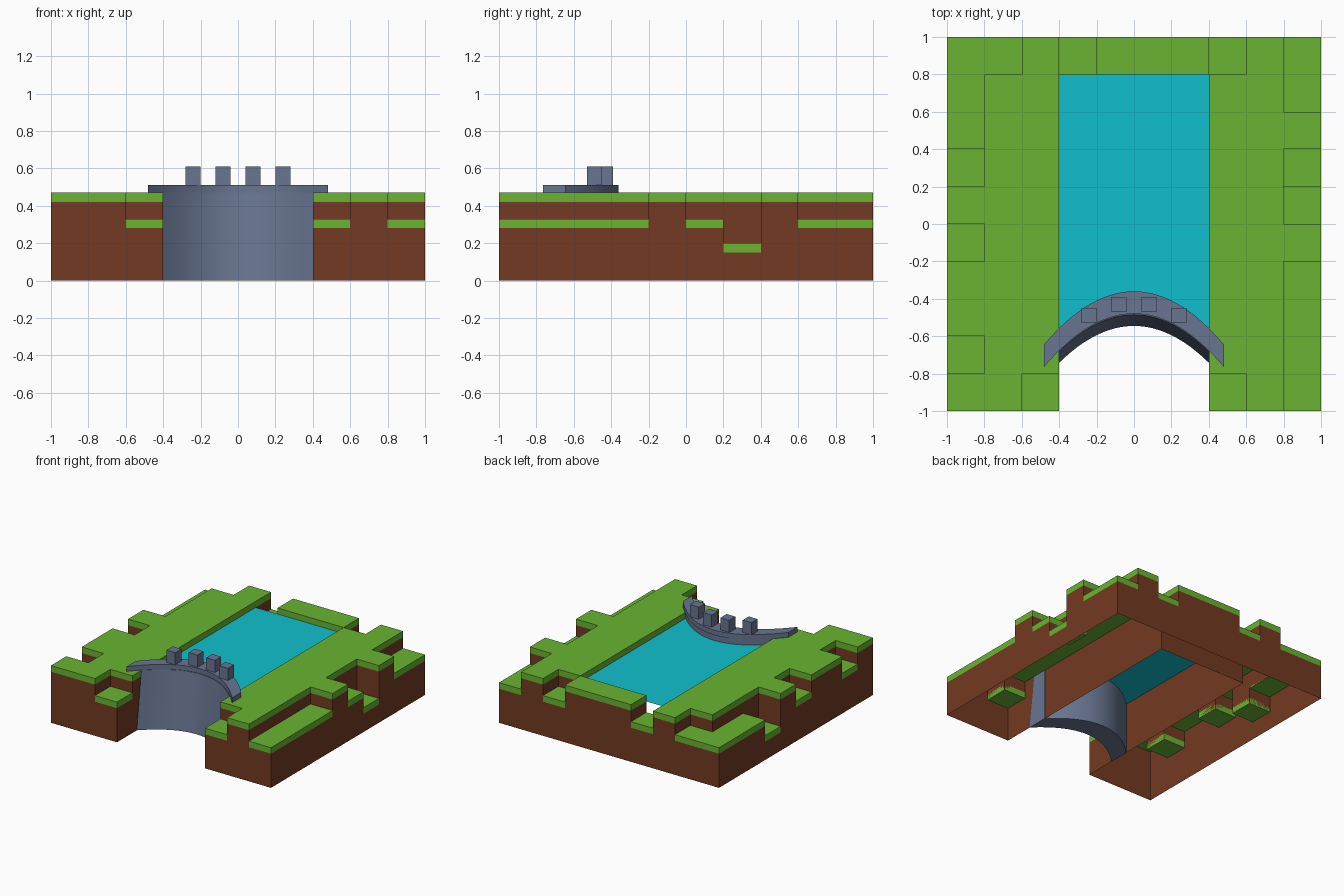
import bpy, bmesh
from mathutils import Vector

cube = bpy.data.objects.get("Cube")
if cube:
    bpy.data.objects.remove(cube)

CELL, SOD = 0.2, 0.05
HIGH, LOW, LOWEST, WATER = 0.47, 0.33, 0.2, 0.42


def material(name, color):
    m = bpy.data.materials.new(name)
    m.use_nodes = True
    m.diffuse_color = (*color, 1)
    m.node_tree.nodes["Principled BSDF"].inputs["Base Color"].default_value = (*color, 1)
    return m


green = material("grass green", (0.144, 0.456, 0.032))
brown = material("earth brown", (0.171, 0.042, 0.016))
blue = material("water blue", (0.005, 0.527, 0.617))
grey = material("stone grey", (0.138, 0.178, 0.283))


def finish(name, bm, mat):
    me = bpy.data.meshes.new(name)
    bm.to_mesh(me)
    bm.free()
    me.materials.append(mat)
    ob = bpy.data.objects.new(name, me)
    bpy.context.collection.objects.link(ob)
    return ob


def quad(bm, points, direction):
    f = bm.faces.new([bm.verts.new(p) for p in points])
    f.normal_update()
    if f.normal.dot(Vector(direction)) < 0:
        f.normal_flip()


# Stepped ground: one height per grid cell, with ledges cut along the rim
heights = {(i, j): HIGH for i in range(10) for j in range(10)
           if not (3 <= i <= 6 and j < 9)}


def ledge(columns, rows, h):
    for i in columns:
        for j in rows:
            heights[i, j] = h


ledge([9], [0, 1, 2, 3, 5, 8, 9], LOW)
ledge([0], [1, 4, 7, 8, 9], LOW)
ledge([0, 9], [6], LOWEST)
ledge([2, 7], [0], LOW)
ledge([1, 3, 7], [9], LOW)

grass, earth = bmesh.new(), bmesh.new()
for (i, j), h in heights.items():
    x, y = i * CELL - 1, j * CELL - 1
    corners = [(x, y), (x + CELL, y), (x + CELL, y + CELL), (x, y + CELL)]
    quad(grass, [(*c, h) for c in corners], (0, 0, 1))
    quad(grass, [(*c, h - SOD) for c in corners], (0, 0, -1))
    for k, (dx, dy) in enumerate([(0, -1), (1, 0), (0, 1), (-1, 0)]):
        n = heights.get((i + dx, j + dy), 0)
        a, b = corners[k], corners[(k + 1) % 4]

        def wall(bm, z0, z1):
            quad(bm, [(*a, z0), (*b, z0), (*b, z1), (*a, z1)], (dx, dy, 0))

        if n != h:
            wall(grass, h - SOD, h)
        if n < h:
            wall(earth, max(0, n - SOD), h - SOD)

for name, bm, mat in [("grass_terraces", grass, green), ("earth_walls", earth, brown)]:
    bmesh.ops.remove_doubles(bm, verts=bm.verts, dist=0.0005)
    bmesh.ops.dissolve_limit(bm, angle_limit=0.01, verts=bm.verts, edges=bm.edges)
    finish(name, bm, mat)


# Curved dam: a quad cross-section swept along a shallow parabola
def bow(x):
    return -1.23 * x * x


def sweep(name, half, section, steps=24):
    bm = bmesh.new()
    rings = []
    for s in range(steps + 1):
        x = half * (2 * s / steps - 1)
        rings.append([bm.verts.new((x, y + bow(x), z)) for y, z in section])
    n = len(section)
    for r, q in zip(rings, rings[1:]):
        for k in range(n):
            bm.faces.new([r[k], r[(k + 1) % n], q[(k + 1) % n], q[k]])
    bm.faces.new(rings[0])
    bm.faces.new(rings[-1])
    bmesh.ops.recalc_face_normals(bm, faces=bm.faces)
    ob = finish(name, bm, grey)
    bpy.ops.object.select_all(action='DESELECT')
    ob.select_set(True)
    bpy.context.view_layer.objects.active = ob
    bpy.ops.object.shade_smooth_by_angle()


sweep("dam_wall", 0.402, [(-0.545, 0), (-0.37, 0), (-0.37, HIGH), (-0.485, HIGH)])
sweep("dam_walkway", 0.48, [(-0.48, HIGH), (-0.36, HIGH), (-0.36, 0.51), (-0.48, 0.51)])

# Blocks along the walkway
for side, label in [(-1, "right"), (1, "left")]:
    for x, y, place in [(0.08, -0.43, "inner"), (0.24, -0.49, "outer")]:
        bm = bmesh.new()
        bmesh.ops.create_cube(bm, size=1)
        bmesh.ops.scale(bm, vec=(0.08, 0.08, 0.1), verts=bm.verts)
        bmesh.ops.translate(bm, vec=(side * x, y, 0.56), verts=bm.verts)
        finish(f"{label}_{place}_block", bm, grey)

# Water sheet, ending inside the dam wall
bm = bmesh.new()
xs = [0.4 * (s / 8 - 1) for s in range(17)]
for x0, x1 in zip(xs, xs[1:]):
    quad(bm, [(x0, bow(x0) - 0.4, WATER), (x1, bow(x1) - 0.4, WATER),
              (x1, 0.8, WATER), (x0, 0.8, WATER)], (0, 0, 1))
bmesh.ops.remove_doubles(bm, verts=bm.verts, dist=0.0005)
finish("water", bm, blue)
